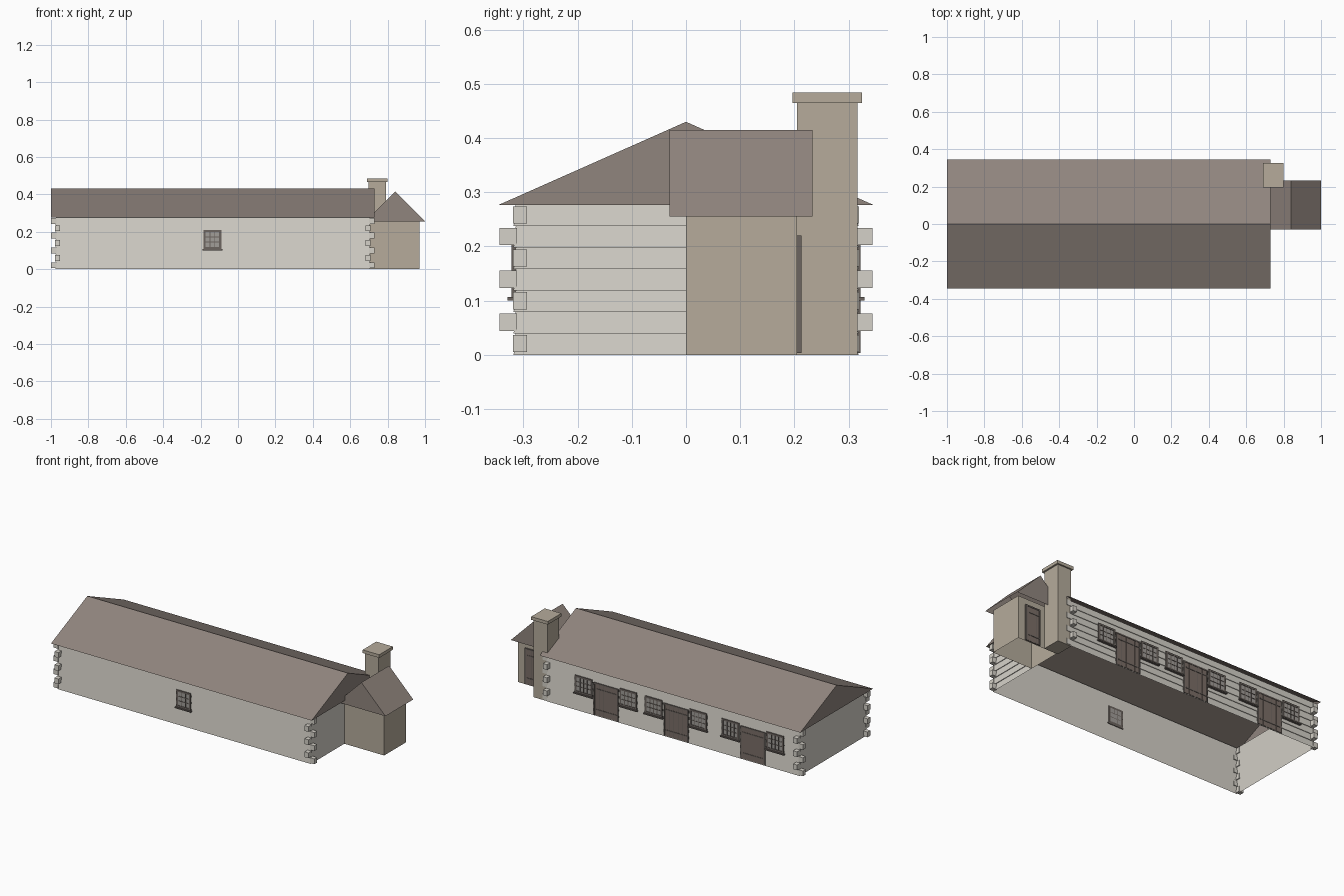
import bpy, bmesh

cube = bpy.data.objects.get("Cube")
if cube:
    bpy.data.objects.remove(cube, do_unlink=True)


def material(name, r, g, b):
    m = bpy.data.materials.new(name)
    m.use_nodes = True
    col = [(c / 255) ** 2.2 for c in (r, g, b)] + [1]
    m.diffuse_color = col
    m.node_tree.nodes["Principled BSDF"].inputs["Base Color"].default_value = col
    return m


WALL = material("pale limewash", 212, 208, 199)
ROOF = material("brown roofing", 143, 132, 125)
TAN = material("tan stone", 180, 170, 154)
FRAME = material("dark timber", 108, 101, 96)
DOOR = material("door timber", 122, 110, 103)
GLASS = material("grey glass", 160, 156, 151)


def finish(name, bm, mat):
    me = bpy.data.meshes.new(name)
    bm.to_mesh(me)
    bm.free()
    me.materials.append(mat)
    ob = bpy.data.objects.new(name, me)
    bpy.context.collection.objects.link(ob)
    return ob


def boxes(name, mat, items):
    """One object made of boxes given as (x0, x1, y0, y1, z0, z1)."""
    bm = bmesh.new()
    for x0, x1, y0, y1, z0, z1 in items:
        for v in bmesh.ops.create_cube(bm, size=1)["verts"]:
            v.co.x = x1 if v.co.x > 0 else x0
            v.co.y = y1 if v.co.y > 0 else y0
            v.co.z = z1 if v.co.z > 0 else z0
    return finish(name, bm, mat)


def shell(name, mat, x0, x1, y0, y1, rings):
    """Open four-sided wall shell through (z, outward offset) rings."""
    bm = bmesh.new()
    loops = []
    for z, o in rings:
        loops.append([bm.verts.new(p) for p in (
            (x0 - o, y0 - o, z), (x1 + o, y0 - o, z),
            (x1 + o, y1 + o, z), (x0 - o, y1 + o, z))])
    for a, b in zip(loops, loops[1:]):
        for i in range(4):
            j = (i + 1) % 4
            bm.faces.new((a[i], a[j], b[j], b[i]))
    return finish(name, bm, mat)


def gable_roof(name, x0, x1, y0, y1, z0, z1, along_x):
    """Roof with closed gables and an open underside."""
    bm = bmesh.new()
    c = [bm.verts.new((x, y, z0)) for x, y in ((x0, y0), (x1, y0), (x1, y1), (x0, y1))]
    if along_x:
        ym = (y0 + y1) / 2
        a, b = bm.verts.new((x0, ym, z1)), bm.verts.new((x1, ym, z1))
        faces = ((c[0], c[1], b, a), (c[2], c[3], a, b), (c[1], c[2], b), (c[3], c[0], a))
    else:
        xm = (x0 + x1) / 2
        a, b = bm.verts.new((xm, y0, z1)), bm.verts.new((xm, y1, z1))
        faces = ((c[1], c[2], b, a), (c[3], c[0], a, b), (c[0], c[1], a), (c[2], c[3], b))
    for f in faces:
        bm.faces.new(f)
    return finish(name, bm, ROOF)


# Main building: overlapping boards and the long roof
X0, X1, Y, EAVE, COURSES = -0.972, 0.702, 0.314, 0.277, 7
step = EAVE / COURSES
rings = []
for i in range(COURSES):
    rings += [(i * step, 0.004), ((i + 1) * step, 0)]
shell("main_walls", WALL, X0, X1, -Y, Y, rings)
gable_roof("main_roof", -1, 0.73, -0.345, 0.345, EAVE, 0.43, True)

# Corner log ends, alternating direction by course
logs = []
for i in range(COURSES):
    z0, z1 = i * step + 0.005, (i + 1) * step - 0.003
    for sx in (-1, 1):
        for sy in (-1, 1):
            if i % 2 == 0:
                xs = (X1 - 0.002, 0.73) if sx > 0 else (-1, X0 + 0.002)
                ys = sorted((sy * 0.293, sy * 0.319))
            else:
                xs = (X1 - 0.02, X1 + 0.006) if sx > 0 else (X0 - 0.006, X0 + 0.02)
                ys = sorted((sy * 0.312, sy * 0.344))
            logs.append((*xs, *ys, z0, z1))
boxes("corner_logs", WALL, logs)


def on_wall(wall_y, side, x0, x1, depth, z0, z1):
    y0, y1 = sorted((wall_y - side * 0.002, wall_y + side * depth))
    return (x0, x1, y0, y1, z0, z1)


def window(name, x, width, side, cols, z0=0.107, z1=0.21):
    a, b, t, wy = x - width / 2, x + width / 2, 0.011, side * Y

    def part(x0, x1, d, za, zb):
        return on_wall(wy, side, x0, x1, d, za, zb)

    frame = [part(a, a + t, 0.008, z0, z1), part(b - t, b, 0.008, z0, z1),
             part(a, b, 0.008, z1 - t, z1), part(a, b, 0.008, z0, z0 + t),
             part(a - 0.006, b + 0.006, 0.015, z0 - 0.007, z0)]
    for i in range(1, cols):
        m = a + t + (width - 2 * t) * i / cols
        frame.append(part(m - 0.002, m + 0.002, 0.007, z0, z1))
    for i in (1, 2):
        m = z0 + t + (z1 - z0 - 2 * t) * i / 3
        frame.append(part(a, b, 0.007, m - 0.002, m + 0.002))
    boxes(name + "_frame", FRAME, frame)
    boxes(name + "_glass", GLASS, [part(a + t, b - t, 0.005, z0 + t, z1 - t)])


def door(name, x, width, wall_y, z1):
    a, b, t, planks = x - width / 2, x + width / 2, 0.008, 5

    def part(x0, x1, d, za, zb):
        return on_wall(wall_y, 1, x0, x1, d, za, zb)

    boxes(name + "_frame", FRAME, [part(a, a + t, 0.008, 0.004, z1), part(b - t, b, 0.008, 0.004, z1),
                                   part(a, b, 0.008, z1 - t, z1), part(a, b, 0.0045, 0.004, z1)])
    w = (b - a - 2 * t) / planks
    boxes(name + "_planks", DOOR, [
        part(a + t + i * w + 0.001, a + t + (i + 1) * w - 0.001, 0.006, 0.006, z1 - t)
        for i in range(planks)])
    boxes(name + "_straps", FRAME, [
        part(a + t, b - t * 2, 0.008, z1 * k, z1 * k + 0.006) for k in (0.18, 0.8)])


# Front window, then three rear doors each flanked by windows
window("front_window", -0.137, 0.095, -1, 3)
for n, x in enumerate((0.308, -0.157, -0.667), 1):
    door(f"rear_door_{n}", x, 0.165, Y, 0.2)
    for label, s in (("left", 1), ("right", -1)):
        window(f"rear_window_{n}_{label}", x + s * 0.148, 0.115, 1, 4)

# Side annex with its own door
shell("annex_walls", TAN, 0.706, 0.97, 0, 0.205, [(0, 0), (0.257, 0)])
gable_roof("annex_roof", 0.68, 1, -0.03, 0.233, 0.255, 0.415, False)
door("annex_door", 0.872, 0.1, 0.205, 0.22)

# Chimney
boxes("chimney_stack", TAN, [(0.698, 0.79, 0.205, 0.316, 0, 0.466)])
boxes("chimney_cap", TAN, [(0.69, 0.8, 0.196, 0.325, 0.465, 0.484)])
